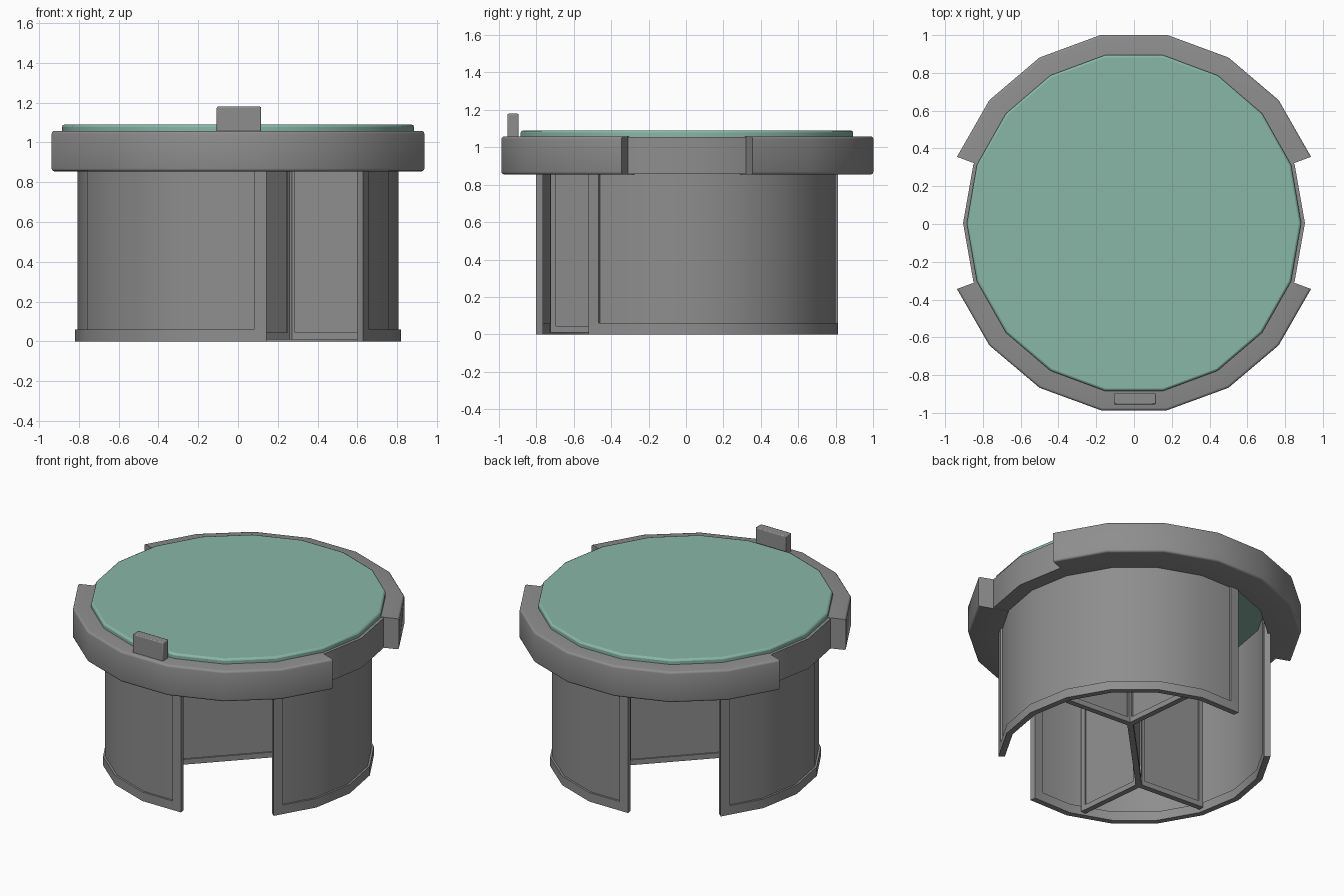
import bpy, bmesh
from math import cos, sin, radians, atan2, hypot

if "Cube" in bpy.data.objects:
    bpy.data.objects.remove(bpy.data.objects["Cube"])

CY = 0.005       # slight y offset of the plan centre
TOP = 1.04       # ceiling height


def material(name, rgb):
    m = bpy.data.materials.new(name)
    m.diffuse_color = (*rgb, 1)
    m.use_nodes = True
    m.node_tree.nodes["Principled BSDF"].inputs["Base Color"].default_value = m.diffuse_color
    return m


GREY = material("dark_grey_metal", (0.27, 0.27, 0.27))
GREEN = material("green_roof", (0.25, 0.47, 0.39))


def pt(a, r, z, sy=1.0):
    """Point at angle a on an 18-sided polygon of radius r."""
    k = r * cos(radians(10)) / cos(radians(a % 20 - 10))
    return (k * cos(radians(a)), k * sin(radians(a)) * sy + CY, z)


def finish(name, bm, bevel=0, smooth=True, mat=GREY):
    bmesh.ops.recalc_face_normals(bm, faces=bm.faces)
    me = bpy.data.meshes.new(name)
    bm.to_mesh(me)
    bm.free()
    ob = bpy.data.objects.new(name, me)
    bpy.context.collection.objects.link(ob)
    me.materials.append(mat)
    if smooth:
        bpy.ops.object.select_all(action='DESELECT')
        ob.select_set(True)
        bpy.context.view_layer.objects.active = ob
        bpy.ops.object.shade_smooth_by_angle(angle=radians(35))
    if bevel:
        m = ob.modifiers.new("bevel", 'BEVEL')
        m.width, m.segments, m.limit_method = bevel, 2, 'ANGLE'
        m.angle_limit = radians(40)
    return ob


def arc(name, a0, a1, r_in, r_out, z0, z1, sy=1.0, rnd=0):
    """Faceted curved bar between two angles, with corners every 20 degrees."""
    angs = [a0] + [a for a in range(-360, 721, 20) if a0 < a < a1] + [a1]
    prof = [(r_in, z0), (r_out, z0), (r_out, z1), (r_in, z1)]
    if rnd:  # rounded outer corners
        q = [(r_out - rnd + rnd * cos(radians(t)), rnd - rnd * sin(radians(t)))
             for t in (90, 60, 30, 0)]
        prof = ([(r_in, z0)] + [(r, z0 + d) for r, d in q]
                + [(r, z1 - d) for r, d in q[::-1]] + [(r_in, z1)])
    bm = bmesh.new()
    rings = [[bm.verts.new(pt(a, r, z, sy)) for r, z in prof] for a in angs]
    for p, q in zip(rings, rings[1:]):
        for i in range(len(prof)):
            j = (i + 1) % len(prof)
            bm.faces.new((p[i], p[j], q[j], q[i]))
    bm.faces.new(rings[0])
    bm.faces.new(rings[-1][::-1])
    return finish(name, bm)


def box(bm, x0, x1, y0, y1, z0, z1):
    vs = bmesh.ops.create_cube(bm, size=1)['verts']
    for v in vs:
        v.co = (x0 if v.co.x < 0 else x1, y0 if v.co.y < 0 else y1,
                z0 if v.co.z < 0 else z1)


def leaf(name, p, q):
    """Framed door leaf standing between plan points p and q."""
    ln = hypot(q[0] - p[0], q[1] - p[1])
    w, t = 0.03, 0.018
    bm = bmesh.new()
    box(bm, 0, w, -t, t, 0.01, TOP)
    box(bm, ln - w, ln, -t, t, 0.01, TOP)
    box(bm, w, ln - w, -t, t, 0.01, 0.045)
    box(bm, w, ln - w, -0.009, 0.009, 0.045, TOP)
    ob = finish(name, bm, smooth=False)
    ob.location = (p[0], p[1], 0)
    ob.rotation_euler.z = atan2(q[1] - p[1], q[0] - p[0])


def polar(a, r):
    return (r * cos(radians(a)), r * sin(radians(a)) + CY)


# curved drum walls: recessed panel, kick rail and end posts
for side, s in (("right", -40), ("left", 140)):
    e = s + 140
    arc(side + "_wall_panel", s, e, 0.792, 0.807, 0.03, TOP)
    arc(side + "_wall_base_rail", s, e, 0.782, 0.82, 0, 0.06)
    arc(side + "_wall_post_a", s, s + 4.3, 0.782, 0.82, 0.06, TOP)
    arc(side + "_wall_post_b", e - 4.3, e, 0.782, 0.82, 0.06, TOP)

# canopy: deep front and back arcs, thinner sides
arc("canopy_back", 20.3, 159.7, 0.8, 1.0, 0.855, 1.058, 1.012, 0.014)
arc("canopy_front", 200.3, 339.7, 0.8, 1.0, 0.855, 1.058, 1.007, 0.014)
arc("canopy_right_side", -21, 21, 0.8, 0.905, 0.857, 1.055)
arc("canopy_left_side", 159, 201, 0.8, 0.905, 0.857, 1.055)

# green roof disc
bm = bmesh.new()
low, high = ([bm.verts.new(pt(a, 0.885, z, 1.02)) for a in range(0, 360, 20)]
             for z in (1.035, 1.09))
bm.faces.new(low[::-1])
bm.faces.new(high)
for i in range(18):
    j = (i + 1) % 18
    bm.faces.new((low[i], low[j], high[j], high[i]))
finish("roof_disc", bm, 0.012, mat=GREEN)

# sensor block on the canopy front edge
bm = bmesh.new()
box(bm, -0.107, 0.116, -0.955, -0.895, 1.05, 1.18)
finish("sensor_block", bm, 0.006)

# revolving leaves: central partition with a fork at each end
leaf("centre_partition", polar(226, 0.37), polar(46, 0.37))
for end, a in (("back", 46), ("front", 226)):
    for tag, d in (("a", -28), ("b", 28)):
        leaf(f"{end}_leaf_{tag}", polar(a, 0.37), polar(a + d, 0.76))
    # hub post at each fork
    bm = bmesh.new()
    bmesh.ops.create_cone(bm, cap_ends=True, segments=12, radius1=0.024,
                          radius2=0.024, depth=TOP - 0.01)
    x, y = polar(a, 0.37)
    bmesh.ops.translate(bm, verts=bm.verts, vec=(x, y, (TOP + 0.01) / 2))
    finish(end + "_hub_post", bm)
